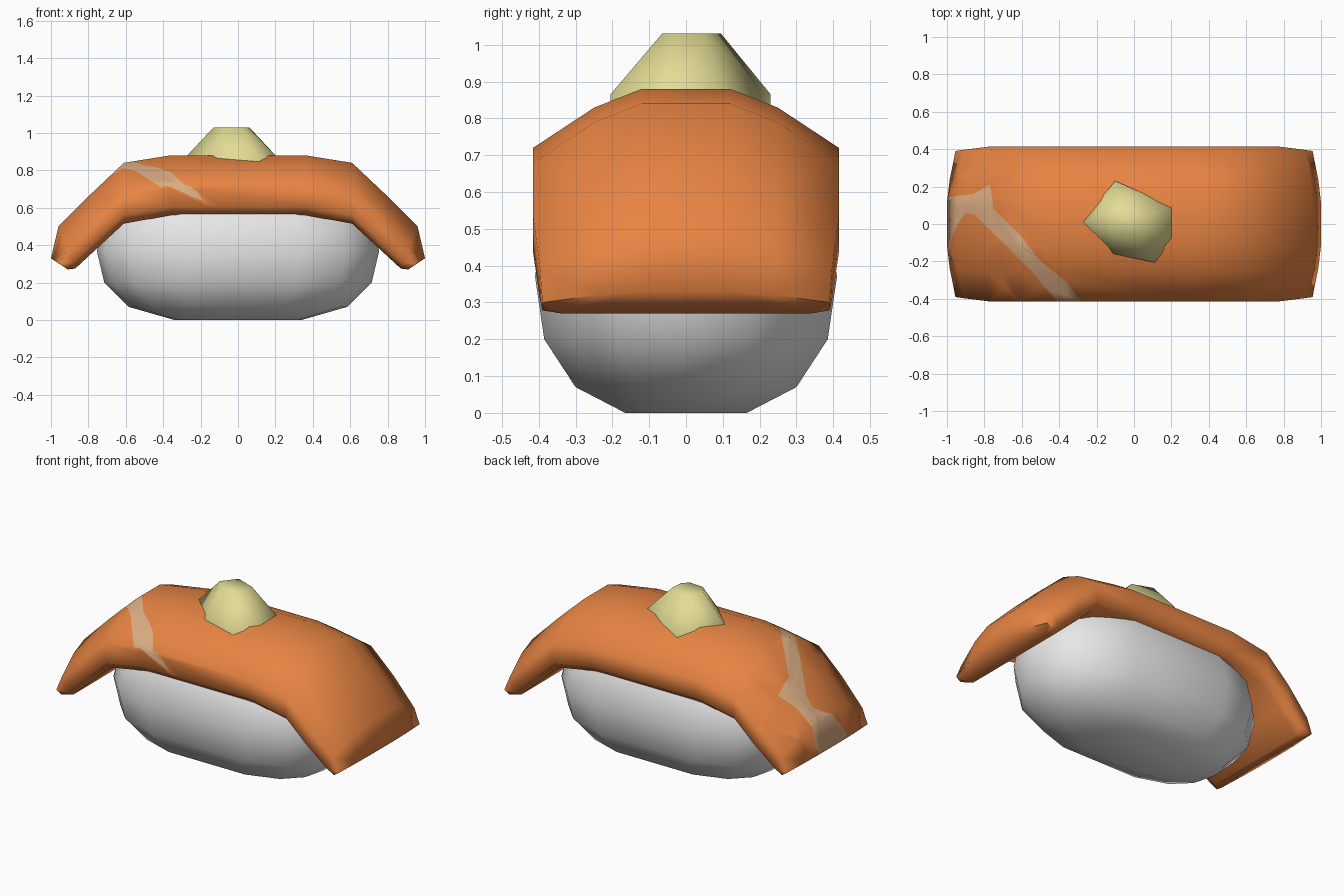
import bpy, bmesh, math
from mathutils import Vector

if "Cube" in bpy.data.objects:
    bpy.data.objects.remove(bpy.data.objects["Cube"])


def material(name, rgb):
    m = bpy.data.materials.new(name)
    m.diffuse_color = (*rgb, 1)
    m.use_nodes = True
    m.node_tree.nodes["Principled BSDF"].inputs["Base Color"].default_value = m.diffuse_color
    return m


ORANGE = material("salmon orange", (0.80, 0.23, 0.055))
PALE = material("pale marbling", (0.72, 0.42, 0.23))
WHITE = material("rice white", (0.80, 0.80, 0.80))
GREEN = material("wasabi green", (0.76, 0.71, 0.30))


def loft(rings):
    """Join closed rings of points and cap both ends."""
    bm = bmesh.new()
    vs = [[bm.verts.new(p) for p in r] for r in rings]
    n = len(rings[0])
    for a, b in zip(vs, vs[1:]):
        for i in range(n):
            j = (i + 1) % n
            bm.faces.new((a[i], a[j], b[j], b[i]))
    bm.faces.new(vs[0])
    bm.faces.new(vs[-1])
    bmesh.ops.recalc_face_normals(bm, faces=bm.faces)
    return bm


def finish(bm, name, mats, angle):
    me = bpy.data.meshes.new(name)
    bm.to_mesh(me)
    bm.free()
    ob = bpy.data.objects.new(name, me)
    bpy.context.collection.objects.link(ob)
    for m in mats:
        me.materials.append(m)
    bpy.ops.object.select_all(action='DESELECT')
    ob.select_set(True)
    bpy.context.view_layer.objects.active = ob
    bpy.ops.object.shade_smooth_by_angle(angle=math.radians(angle))
    return ob


def inside(p, poly):
    hit = False
    for (x1, y1), (x2, y2) in zip(poly, poly[1:] + poly[:1]):
        if (y1 > p[1]) != (y2 > p[1]) and p[0] < x1 + (p[1] - y1) * (x2 - x1) / (y2 - y1):
            hit = not hit
    return hit


def paint(bm, poly, b, accept):
    """Cut a polygon drawn in the x / b-axis plane into accepted faces and colour it."""
    for p, q in zip(poly, poly[1:] + poly[:1]):
        co, no = Vector((0, 0, 0)), Vector((0, 0, 0))
        co[0], co[b] = p
        no[0], no[b] = q[1] - p[1], p[0] - q[0]
        lo, hi = min(p[0], q[0]) - 0.02, max(p[0], q[0]) + 0.02
        faces = [f for f in bm.faces if accept(f)
                 and min(v.co.x for v in f.verts) < hi and max(v.co.x for v in f.verts) > lo]
        geom = set(faces)
        for f in faces:
            geom.update(f.edges)
            geom.update(f.verts)
        bmesh.ops.bisect_plane(bm, geom=list(geom), dist=1e-5, plane_co=co, plane_no=no)
    for f in bm.faces:
        c = f.calc_center_median()
        if accept(f) and inside((c[0], c[b]), poly):
            f.material_index = 1


# Rice: stacked rounded rings, symmetric about its middle
quarter = [(1, 0), (0.94, 0.46), (0.77, 0.79), (0.44, 1)]
outline = quarter + [(-x, y) for x, y in quarter[::-1]]
outline += [(x, -y) for x, y in outline[::-1] if y > 0]
half = [(0, 0.34, 0.165), (0.07, 0.585, 0.30), (0.20, 0.715, 0.385), (0.37, 0.755, 0.41)]
levels = half + [(0.74 - z, a, b) for z, a, b in half[-2::-1]]
finish(loft([[(x * a, y * b, z) for x, y in outline] for z, a, b in levels]),
       "rice", [WHITE], 80)

# Salmon slice: one rounded cross-section swept along a drooping arch
section = [(0.12, 0), (0.25, 0.16), (0.415, 0.5), (0.415, 0.86), (0.36, 1)]
section += [(-y, f) for y, f in section[::-1]]
# outer x, z, inner x, z, width scale
arch = [(0.36, 0.88, 0.36, 0.56, 1), (0.61, 0.84, 0.61, 0.515, 1),
        (0.79, 0.67, 0.74, 0.395, 1), (0.96, 0.50, 0.87, 0.275, 0.955),
        (1.0, 0.33, 0.91, 0.27, 0.94)]
stations = [(-a, b, -c, d, s) for a, b, c, d, s in arch[::-1]] + arch
bm = loft([[(ox + (ix - ox) * f, y * s, oz + (iz - oz) * f) for y, f in section]
           for ox, oz, ix, iz, s in stations])
bmesh.ops.triangulate(bm, faces=bm.faces)

# Pale marbling cut into the top and the front side of the slice
top_band = [(-0.28, -0.42), (-0.36, -0.31), (-0.50, -0.20), (-0.60, -0.07), (-0.75, 0.08),
            (-0.77, 0.21), (-0.86, 0.16), (-1.01, 0.14), (-1.01, -0.18), (-0.95, -0.01),
            (-0.90, 0.06), (-0.85, 0.05), (-0.70, -0.10), (-0.55, -0.25), (-0.41, -0.42)]
paint(bm, top_band, 1, lambda f: f.normal.z > 0.1)
front_band = [(-0.41, 0.73), (-0.28, 0.73), (-0.22, 0.69), (-0.18, 0.635), (-0.25, 0.66),
              (-0.34, 0.70)]
paint(bm, front_band, 2, lambda f: f.normal.y < -0.95)
finish(bm, "salmon_slice", [ORANGE, PALE], 80)

# Wasabi: small faceted lump tapering to a flat top
base = [(-0.285, 0.01), (-0.10, 0.23), (0.215, 0.09), (0.215, -0.08), (0.11, -0.205), (-0.11, -0.16)]
crown = [(-0.13, 0.01), (-0.06, 0.095), (0.06, 0.05), (0.055, -0.03), (0.02, -0.065), (-0.07, -0.06)]
finish(loft([[(x, y, 0.80) for x, y in base], [(x, y, 0.865) for x, y in base],
             [(x, y, 1.03) for x, y in crown]]), "wasabi", [GREEN], 80)
